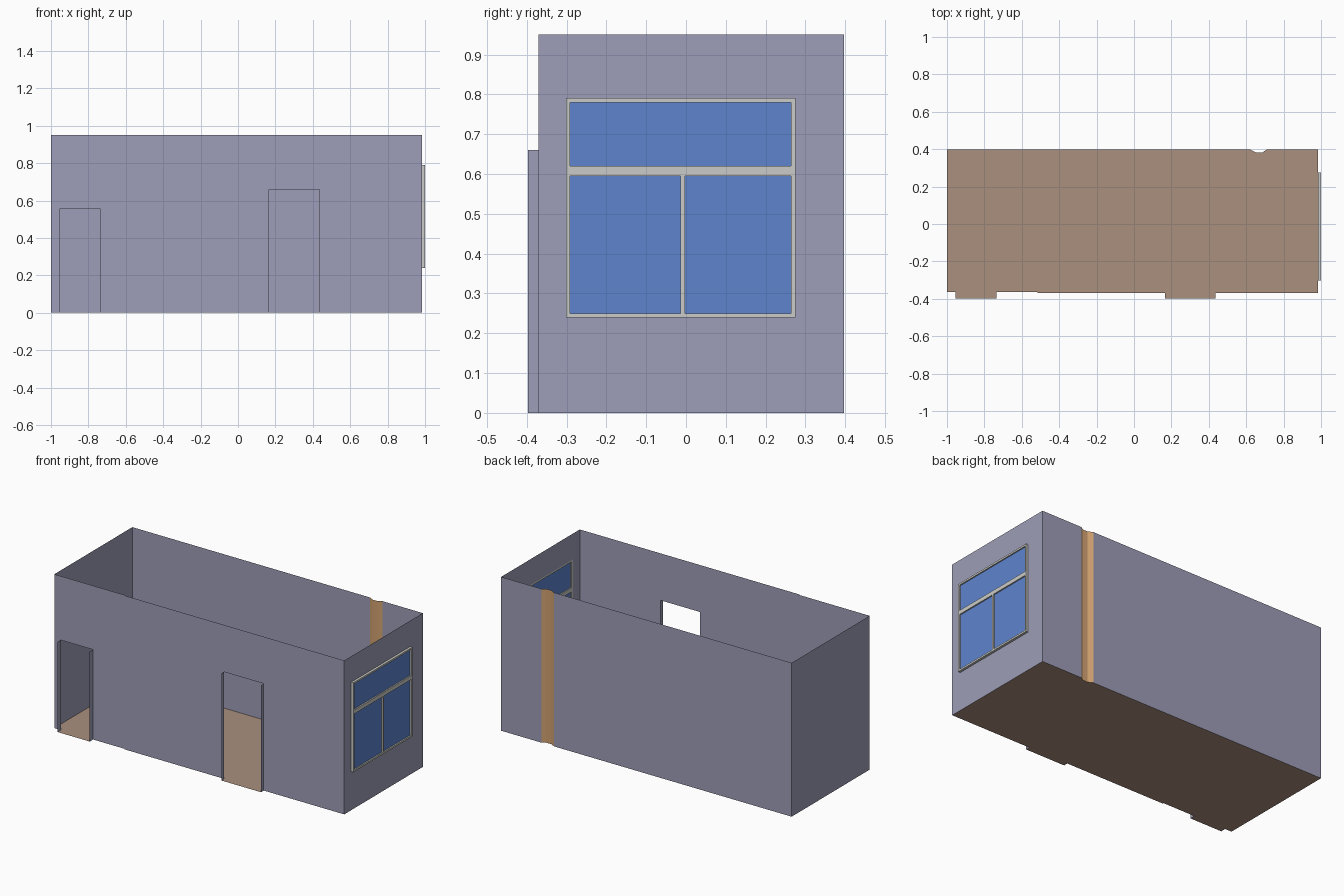
import bpy, bmesh

if "Cube" in bpy.data.objects:
    bpy.data.objects.remove(bpy.data.objects["Cube"])


def srgb(r, g, b):
    return tuple(((c / 255 + 0.055) / 1.055) ** 2.4 for c in (r, g, b)) + (1.0,)


def material(name, *rgb):
    m = bpy.data.materials.new(name)
    m.diffuse_color = srgb(*rgb)
    m.use_nodes = True
    m.node_tree.nodes["Principled BSDF"].inputs["Base Color"].default_value = m.diffuse_color
    return m


WALL = material("wall grey", 158, 158, 184)
FLOOR = material("floor brown", 170, 144, 126)
FRAME = material("frame light grey", 203, 203, 200)
GLASS = material("glass blue", 93, 132, 206)
PILLAR = material("pillar tan", 212, 164, 114)


def make(name, polys, mat):
    """Object from a few polygons, with shared corners welded."""
    bm = bmesh.new()
    for p in polys:
        bm.faces.new([bm.verts.new(v) for v in p])
    bmesh.ops.remove_doubles(bm, verts=bm.verts, dist=1e-5)
    mesh = bpy.data.meshes.new(name)
    bm.to_mesh(mesh)
    bm.free()
    mesh.materials.append(mat)
    ob = bpy.data.objects.new(name, mesh)
    bpy.context.collection.objects.link(ob)
    return ob


def upright(a, b, z0, z1):
    """Vertical quad over the plan segment a-b."""
    return [(*a, z0), (*b, z0), (*b, z1), (*a, z1)]


def box(x0, x1, y0, y1, z0, z1):
    pts = [(x0, y0), (x1, y0), (x1, y1), (x0, y1)]
    sides = [upright(pts[i], pts[(i + 1) % 4], z0, z1) for i in range(4)]
    return sides + [[(*p, z0) for p in reversed(pts)], [(*p, z1) for p in pts]]


H, L, R, BACK = 0.95, -1.0, 0.985, 0.397
FRONT_L, FRONT, DOOR_Y = -0.364, -0.37, -0.397
STEP = -0.515
doors = [(-0.955, -0.735, 0.555, FRONT_L), (0.165, 0.435, 0.66, FRONT)]
recess = [(0.708, BACK), (0.686, 0.382), (0.652, 0.382), (0.623, BACK)]

# Plan outline of the front edge, stepping out at each doorway
front_edge = [(L, FRONT_L)]
for i, (x0, x1, h, y) in enumerate(doors):
    front_edge += [(x0, y), (x0, DOOR_Y), (x1, DOOR_Y), (x1, y)]
    if i == 0:
        front_edge += [(STEP, FRONT_L), (STEP, FRONT)]
front_edge.append((R, FRONT))

# Floor
outline = front_edge + [(R, BACK)] + recess + [(L, BACK)]
make("floor", [[(x, y, 0) for x, y in outline]], FLOOR)

# Front wall: solid stretches, lintels over the doorways and side jambs
lintels, jambs, solid = [], [], []
for a, b in zip(front_edge, front_edge[1:]):
    if a[1] == DOOR_Y and b[1] == DOOR_Y:
        h, y = next((d[2], d[3]) for d in doors if d[0] == a[0])
        lintels.append(upright((a[0], y), (b[0], y), h, H))
    elif DOOR_Y in (a[1], b[1]):
        h = next(d[2] for d in doors if a[0] in d[:2])
        jambs.append(upright(a, b, 0, h))
    else:
        solid.append(upright(a, b, 0, H))
make("front_wall", solid + lintels, WALL)
make("door_jambs", jambs, WALL)

# Back and left walls, with the pillar recess left out
make("back_wall", [upright((R, BACK), recess[0], 0, H),
                   upright(recess[-1], (L, BACK), 0, H)], WALL)
make("left_wall", [upright((L, BACK), (L, FRONT_L), 0, H)], WALL)

# Tan pillar strip pressed into the back wall
make("pillar", [upright(a, b, 0, H) for a, b in zip(recess, recess[1:])], PILLAR)

# Right wall around the window opening
Y0, Y1, Z0, Z1 = -0.302, 0.275, 0.239, 0.791
make("right_wall", [
    upright((R, FRONT), (R, BACK), 0, Z0),
    upright((R, FRONT), (R, BACK), Z1, H),
    upright((R, FRONT), (R, Y0), Z0, Z1),
    upright((R, Y1), (R, BACK), Z0, Z1)], WALL)

# Window frame: border, transom and mullion
T = 0.011
bars = {
    "frame_bottom": (Y0, Y1, Z0, Z0 + T),
    "frame_top": (Y0, Y1, Z1 - T, Z1),
    "frame_left": (Y0, Y0 + T, Z0 + T, Z1 - T),
    "frame_right": (Y1 - T, Y1, Z0 + T, Z1 - T),
    "transom": (Y0 + T, Y1 - T, 0.595, 0.62),
    "mullion": (-0.014, -0.002, Z0 + T, 0.595),
}
for name, (y0, y1, z0, z1) in bars.items():
    make("window_" + name, box(R, 1.0, y0, y1, z0, z1), FRAME)

# Glass panes set back in the frame
panes = {
    "upper": (Y0 + T, Y1 - T, 0.62, Z1 - T),
    "lower_left": (Y0 + T, -0.014, Z0 + T, 0.595),
    "lower_right": (-0.002, Y1 - T, Z0 + T, 0.595),
}
for name, (y0, y1, z0, z1) in panes.items():
    make("glass_" + name, [upright((0.992, y0), (0.992, y1), z0, z1)], GLASS)
